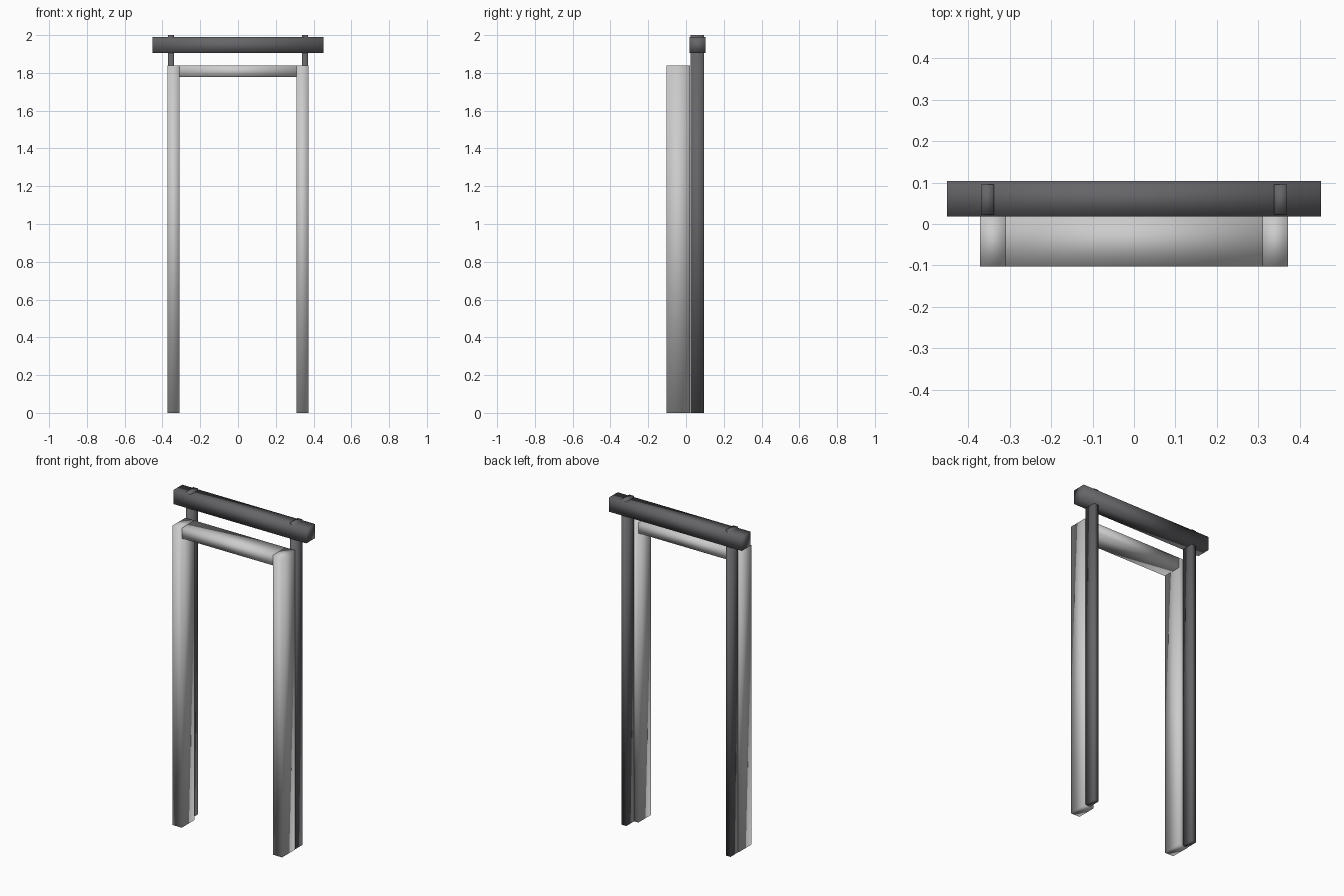
import bpy, bmesh

if "Cube" in bpy.data.objects:
    bpy.data.objects.remove(bpy.data.objects["Cube"])


def material(name, colour):
    m = bpy.data.materials.new(name)
    m.diffuse_color = colour
    m.use_nodes = True
    m.node_tree.nodes["Principled BSDF"].inputs["Base Color"].default_value = m.diffuse_color
    return m


def box(name, x, y, z, mat=None):
    """Smooth-shaded box from (min, max) ranges."""
    bm = bmesh.new()
    bmesh.ops.create_cube(bm, size=1)
    for v in bm.verts:
        v.co = [r[0] if c < 0 else r[1] for c, r in zip(v.co, (x, y, z))]
    for f in bm.faces:
        f.smooth = True
    me = bpy.data.meshes.new(name)
    bm.to_mesh(me)
    bm.free()
    ob = bpy.data.objects.new(name, me)
    bpy.context.collection.objects.link(ob)
    if mat:
        me.materials.append(mat)
    return ob


dark = material("dark_grey", (0.13, 0.13, 0.14, 1))
frame_y = (-0.103, 0.02)

for label, s in (("left", -1), ("right", 1)):
    # Door jamb
    box(label + "_jamb", sorted((0.31 * s, 0.372 * s)), frame_y, (0, 1.84))
    # Rear post, poking through the top beam
    box(label + "_rear_post", sorted((0.338 * s, 0.37 * s)), (0.023, 0.096), (0, 2.0), dark)

# Lintel between the jambs
box("lintel", (-0.31, 0.31), frame_y, (1.777, 1.84))

# Overhanging top beam
box("top_beam", (-0.452, 0.452), (0.018, 0.104), (1.904, 1.99), dark)
